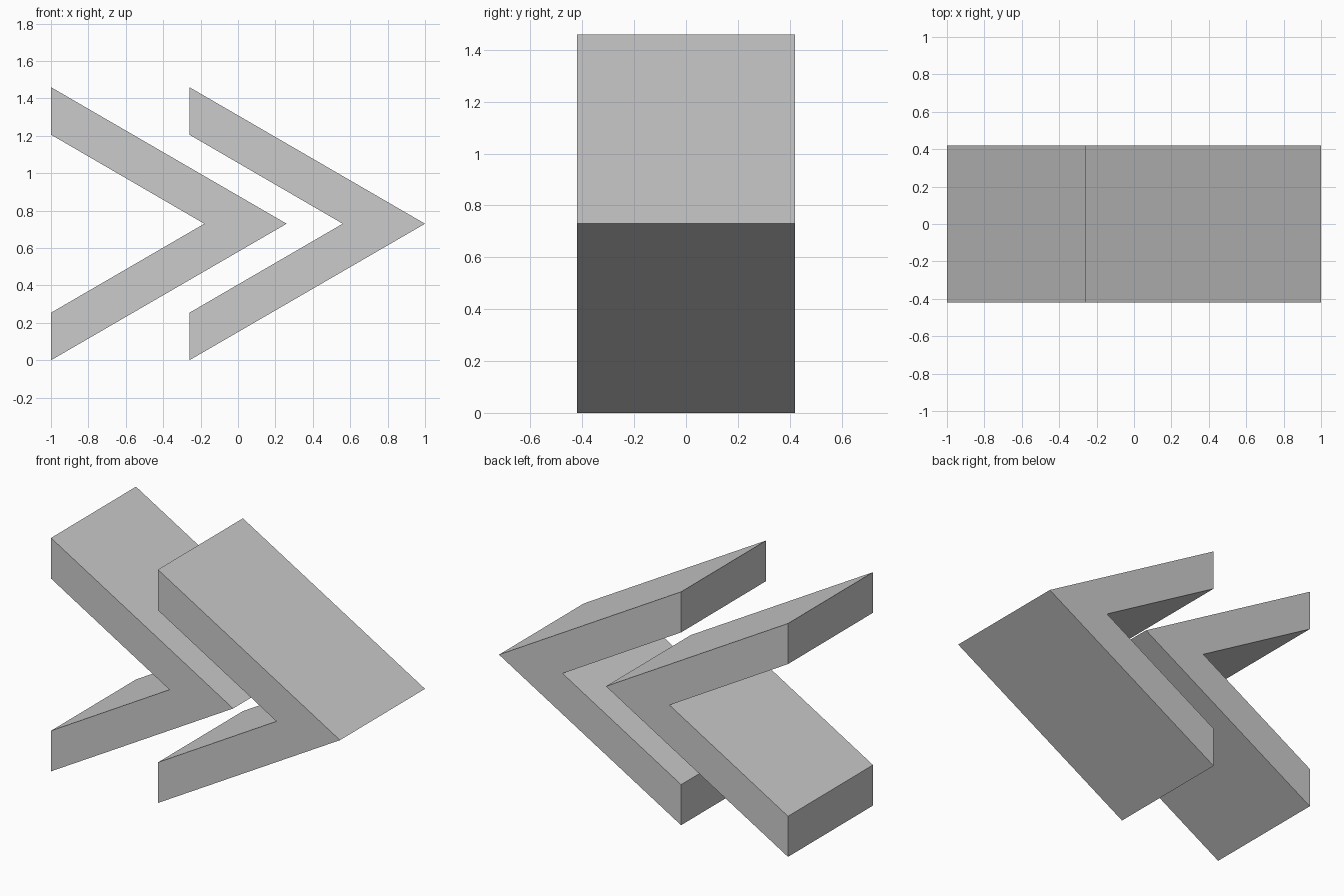
import bpy
import bmesh

cube = bpy.data.objects.get("Cube")
if cube:
    bpy.data.objects.remove(cube, do_unlink=True)

HEIGHT = 1.46
MID = HEIGHT / 2
END = 0.254      # height of the cut arm ends
REACH = 1.26     # from arm ends to outer tip
NOTCH = 0.82     # from arm ends to inner corner
HALF = 0.42      # half depth

grey = bpy.data.materials.new("plain grey")
grey.use_nodes = True
colour = (0.6, 0.6, 0.6, 1)
grey.diffuse_color = colour
grey.node_tree.nodes["Principled BSDF"].inputs["Base Color"].default_value = colour


def chevron(name, x):
    """Arrow-shaped profile extruded from front to back."""
    profile = [(0, 0), (REACH, MID), (0, HEIGHT),
               (0, HEIGHT - END), (NOTCH, MID), (0, END)]
    bm = bmesh.new()
    face = bm.faces.new([bm.verts.new((x + px, -HALF, pz)) for px, pz in profile])
    ext = bmesh.ops.extrude_face_region(bm, geom=[face])
    verts = [v for v in ext["geom"] if isinstance(v, bmesh.types.BMVert)]
    bmesh.ops.translate(bm, verts=verts, vec=(0, 2 * HALF, 0))
    bmesh.ops.recalc_face_normals(bm, faces=bm.faces)
    mesh = bpy.data.meshes.new(name)
    bm.to_mesh(mesh)
    bm.free()
    mesh.materials.append(grey)
    obj = bpy.data.objects.new(name, mesh)
    bpy.context.collection.objects.link(obj)


chevron("right_chevron", -1.0)
chevron("left_chevron", -0.26)
